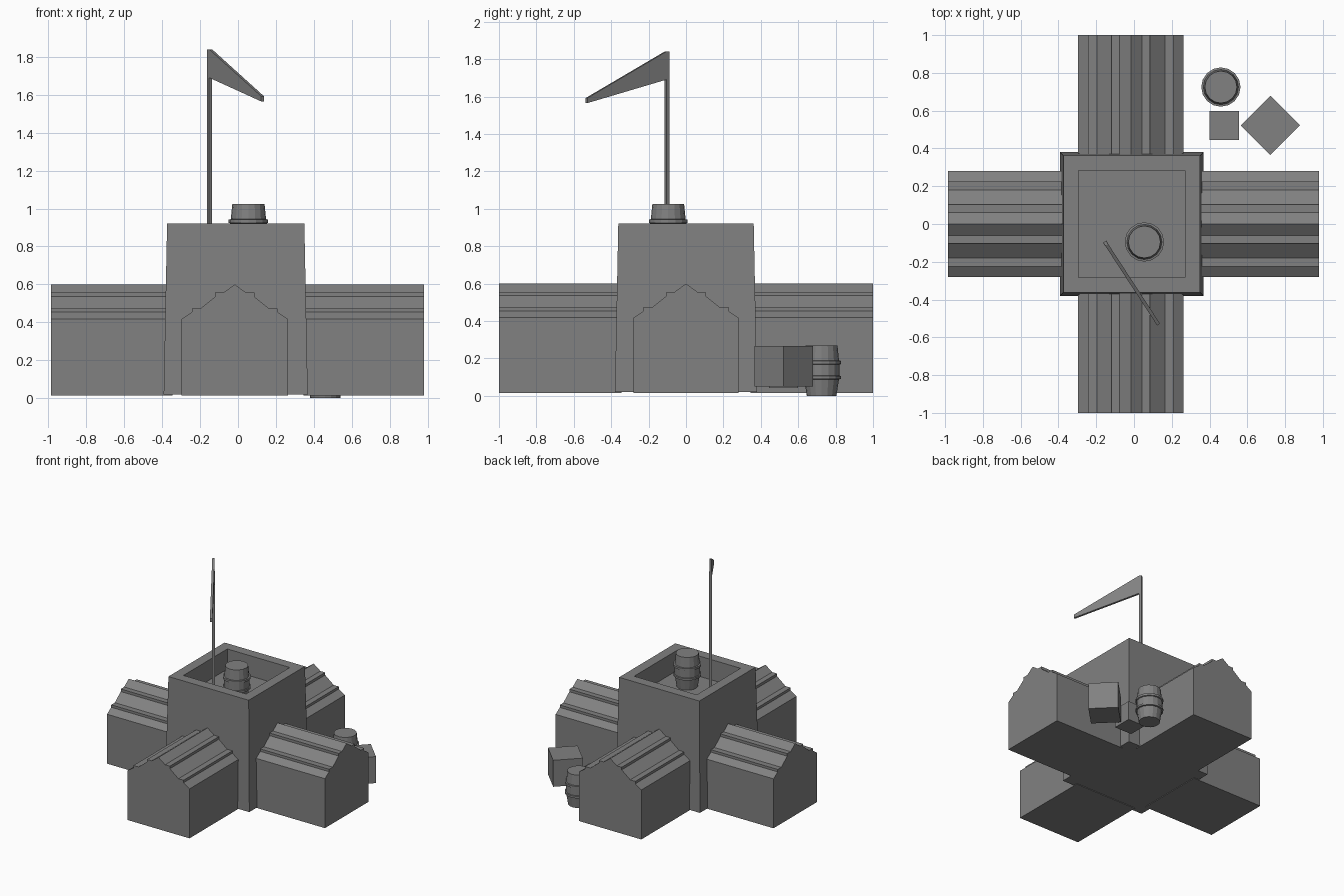
import bpy, bmesh, math
from mathutils import Matrix, Vector

default = bpy.data.objects.get("Cube")
if default:
    bpy.data.objects.remove(default, do_unlink=True)

# Single plain grey
grey = bpy.data.materials.new("plain_grey")
grey.use_nodes = True
colour = (0.22, 0.22, 0.22, 1)
grey.diffuse_color = colour
grey.node_tree.nodes["Principled BSDF"].inputs["Base Color"].default_value = colour


def finish(name, bm, loc=(0, 0, 0), turn=0):
    bmesh.ops.recalc_face_normals(bm, faces=bm.faces)
    mesh = bpy.data.meshes.new(name)
    bm.to_mesh(mesh)
    bm.free()
    mesh.materials.append(grey)
    ob = bpy.data.objects.new(name, mesh)
    ob.location = loc
    ob.rotation_euler.z = turn
    bpy.context.collection.objects.link(ob)
    return ob


def extrude_profile(name, points, vector, loc=(0, 0, 0), turn=0):
    bm = bmesh.new()
    face = bm.faces.new([bm.verts.new(p) for p in points])
    new = bmesh.ops.extrude_face_region(bm, geom=[face], use_keep_orig=True)["geom"]
    verts = [v for v in new if isinstance(v, bmesh.types.BMVert)]
    bmesh.ops.translate(bm, verts=verts, vec=vector)
    return finish(name, bm, loc, turn)


def box(name, size, loc, turn=0):
    bm = bmesh.new()
    bmesh.ops.create_cube(bm, size=1, matrix=Matrix.Diagonal((*size, 1)))
    return finish(name, bm, loc, turn)


# Central tower: tapered block with a sunken roof deck
def tower():
    bm = bmesh.new()
    bmesh.ops.create_cube(bm, size=1)
    for v in bm.verts:
        top = v.co.z > 0
        half = 0.362 if top else 0.38
        v.co = Vector((math.copysign(half, v.co.x), math.copysign(half, v.co.y),
                       0.92 if top else 0.02))
    bm.normal_update()
    roof = max(bm.faces, key=lambda f: f.calc_center_median().z)
    bmesh.ops.inset_region(bm, faces=[roof], thickness=0.113)
    deck = bmesh.ops.extrude_face_region(bm, geom=[roof])["geom"]
    if roof.is_valid:
        bm.faces.remove(roof)
    verts = [g for g in deck if isinstance(g, bmesh.types.BMVert)]
    bmesh.ops.translate(bm, verts=verts, vec=(0, 0, -0.165))
    finish("tower", bm, (-0.012, 0, 0))


tower()

# Four wings with stepped gable roofs
half_roof = [(0.28, 0.015), (0.28, 0.418), (0.226, 0.454), (0.226, 0.474),
             (0.18, 0.474), (0.103, 0.535), (0.103, 0.556), (0.06, 0.556)]
gable = half_roof + [(0, 0.6)] + [(-x, z) for x, z in reversed(half_roof)]
wings = [("front_wing", (-0.017, 0, 0), 1.0), ("left_wing", (0, 0, 0), 0.98),
         ("back_wing", (-0.017, 0, 0), 1.0), ("right_wing", (0, 0, 0), 0.985)]
for i, (name, loc, reach) in enumerate(wings):
    extrude_profile(name, [(x, -reach, z) for x, z in gable],
                    (0, reach - 0.345, 0), loc, i * math.pi / 2)


# Barrels: bulged body with two hoops
def barrel(name, loc):
    outline = [(0.079, 0), (0.093, 0.088), (0.104, 0.09), (0.104, 0.106),
               (0.096, 0.108), (0.096, 0.167), (0.104, 0.17), (0.104, 0.187),
               (0.093, 0.189), (0.085, 0.27)]
    sides = 16
    bm = bmesh.new()
    rings = [[bm.verts.new((r * math.cos(a), r * math.sin(a), z))
              for a in (math.tau * k / sides for k in range(sides))]
             for r, z in outline]
    for low, high in zip(rings, rings[1:]):
        for k in range(sides):
            n = (k + 1) % sides
            bm.faces.new((low[k], low[n], high[n], high[k]))
    bm.faces.new(rings[0])
    bm.faces.new(rings[-1])
    finish(name, bm, loc)


barrel("tower_barrel", (0.055, -0.095, 0.755))
barrel("yard_barrel", (0.46, 0.725, 0))

# Crates beside the back wing
box("small_crate", (0.155, 0.155, 0.155), (0.478, 0.522, 0.12))
box("large_crate", (0.222, 0.222, 0.216), (0.722, 0.522, 0.157), math.pi / 4)

# Flagpole and drooping pennant
heading = math.atan2(-0.43, 0.28)
box("flagpole", (0.02, 0.02, 0.98), (-0.15, -0.102, 1.245), heading)
pennant = [(-0.01, 1.84), (0.01, 1.84), (0.513, 1.592), (0.513, 1.565), (-0.01, 1.695)]
extrude_profile("pennant", [(x, -0.009, z) for x, z in pennant], (0, 0.018, 0),
                (-0.15, -0.102, 0), heading)
